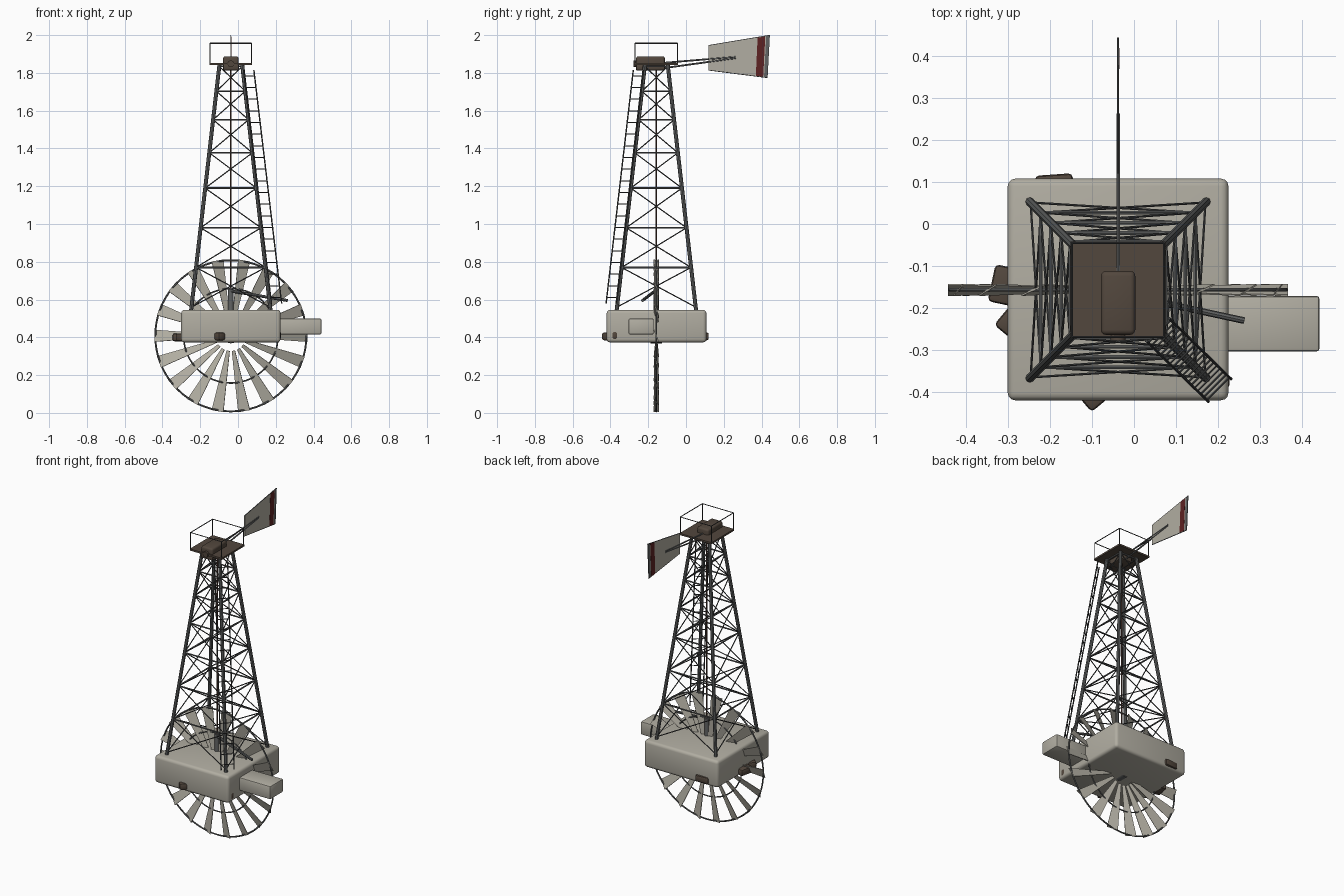
import bpy, bmesh, math
from mathutils import Vector as V, Matrix

if "Cube" in bpy.data.objects:
    bpy.data.objects.remove(bpy.data.objects["Cube"])

CX, CY = -0.038, -0.157          # tower axis

def mat(name, c):
    m = bpy.data.materials.new(name)
    m.diffuse_color = (*c, 1)
    m.use_nodes = True
    m.node_tree.nodes["Principled BSDF"].inputs["Base Color"].default_value = m.diffuse_color
    return m

CREAM = mat("cream", (0.44, 0.42, 0.36))
STEEL = mat("grey_steel", (0.12, 0.125, 0.125))
IRON = mat("dark_iron", (0.062, 0.065, 0.066))
BROWN = mat("brown", (0.085, 0.063, 0.047))
RUST = mat("rust_rod", (0.09, 0.045, 0.033))
RED = mat("dark_red", (0.11, 0.016, 0.016))

def finish(name, bm, m, smooth=False):
    bmesh.ops.recalc_face_normals(bm, faces=bm.faces)
    me = bpy.data.meshes.new(name)
    bm.to_mesh(me)
    bm.free()
    ob = bpy.data.objects.new(name, me)
    bpy.context.collection.objects.link(ob)
    me.materials.append(m)
    if smooth:
        bpy.context.view_layer.objects.active = ob
        ob.select_set(True)
        bpy.ops.object.shade_smooth_by_angle(angle=math.radians(40))
        ob.select_set(False)
    return ob

def tube(bm, p, q, r, sides=6):
    p, q = V(p), V(q)
    d = q - p
    M = Matrix.Translation((p + q) / 2) @ d.to_track_quat('Z', 'Y').to_matrix().to_4x4()
    bmesh.ops.create_cone(bm, cap_ends=True, segments=sides, radius1=r, radius2=r,
                          depth=d.length, matrix=M)

def tubes(name, pairs, r, m, sides=6):
    bm = bmesh.new()
    for p, q in pairs:
        tube(bm, p, q, r, sides)
    return finish(name, bm, m, True)

def box(name, lo, hi, m, bevel=0.0, segs=3, turn=0):
    lo, hi = V(lo), V(hi)
    s = hi - lo
    bm = bmesh.new()
    bmesh.ops.create_cube(bm, size=1, matrix=Matrix.Diagonal((*s, 1)))
    if bevel:
        bmesh.ops.bevel(bm, geom=bm.edges[:], offset=bevel, segments=segs,
                        profile=0.5, affect='EDGES')
    bm.transform(Matrix.Translation((lo + hi) / 2) @ Matrix.Rotation(math.radians(turn), 4, 'Z'))
    return finish(name, bm, m, bool(bevel))

def prism(bm, quad, off):
    a = [bm.verts.new(V(p) + off) for p in quad]
    b = [bm.verts.new(V(p) - off) for p in quad]
    bm.faces.new(a)
    bm.faces.new(b[::-1])
    for i in range(4):
        j = (i + 1) % 4
        bm.faces.new((a[j], a[i], b[i], b[j]))

# base block and side trough
box("base_block", (-0.301, -0.42, 0.373), (0.225, 0.108, 0.546), CREAM, 0.018)
box("side_trough", (0.20, -0.304, 0.415), (0.442, -0.171, 0.50), CREAM, 0.008, 2)

# stones half sunk in the base sides: centre, size, turn
for i, (c, s, t) in enumerate([
        ((-0.098, -0.413, 0.405), (0.05, 0.05, 0.042), 40),
        ((-0.305, -0.147, 0.40), (0.07, 0.09, 0.042), -12),
        ((-0.295, -0.233, 0.40), (0.06, 0.05, 0.042), 50),
        ((-0.19, 0.098, 0.405), (0.09, 0.04, 0.042), 4),
        ((0.213, -0.377, 0.41), (0.03, 0.03, 0.042), 0)]):
    c, s = V(c), V(s)
    box(f"stone_{i + 1}", c - s / 2, c + s / 2, BROWN, 0.01, 2, t)

# tower lattice
Z0, Z1 = 0.545, 1.845
CORN = [(-1, -1), (1, -1), (1, 1), (-1, 1)]

def corner(k, z):
    h = 0.21 + (0.06 - 0.21) * (z - Z0) / (Z1 - Z0)
    sx, sy = CORN[k % 4]
    return (CX + sx * h, CY + sy * h, z)

levels = [0.56, 0.77, 0.98, 1.19, 1.377, 1.552, 1.703, 1.835]
tubes("tower_legs", [(corner(k, Z0 - 0.01), corner(k, Z1)) for k in range(4)], 0.0105, STEEL, 8)
tubes("tower_girts", [(corner(k, z), corner(k + 1, z)) for z in levels[1:] for k in range(4)],
      0.005, STEEL)
braces = []
for a, b in zip(levels, levels[1:]):
    for k in range(4):
        braces += [(corner(k, a), corner(k + 1, b)), (corner(k + 1, a), corner(k, b))]
tubes("tower_braces", braces, 0.0031, IRON)

# ladder on the front right corner
lo, hi, side = V((0.204, -0.396, 0.58)), V((0.057, -0.252, 1.815)), V((0.027, 0.027, 0))
tubes("ladder_rails", [(lo + side * s, hi + side * s) for s in (-1, 1)], 0.0038, IRON)
N = 20
rungs = [lo.lerp(hi, (i + 0.5) / N) for i in range(N)]
tubes("ladder_rungs", [(p - side, p + side) for p in rungs], 0.0027, IRON)

# platform and railing
box("platform", (CX - 0.113, CY - 0.115, 1.842), (CX + 0.113, CY + 0.115, 1.853), BROWN)
post = [V((CX + sx * 0.11, CY + sy * 0.112, 1.85)) for sx, sy in CORN]
up = V((0, 0, 0.107))
tubes("railing", [(p, p + up) for p in post] +
      [(post[i] + up, post[(i + 1) % 4] + up) for i in range(4)], 0.0028, IRON)

# gearbox with lower turntable and shaft stub
box("gearbox", (CX - 0.041, -0.264, 1.82), (CX + 0.041, -0.112, 1.888), BROWN, 0.012)
box("gearbox_base", (CX - 0.042, -0.265, 1.812), (CX + 0.042, -0.112, 1.85), BROWN, 0.008, 2)
tubes("shaft_stub", [((CX, -0.278, 1.848), (CX, -0.25, 1.848))], 0.018, BROWN, 12)

# tail booms
tubes("tail_booms", [((CX, -0.12, 1.853), (CX, 0.263, 1.885)),
                     ((CX, -0.12, 1.825), (CX, 0.263, 1.878))], 0.0048, STEEL)

# tail vane with painted stripe plates and a steel end strip
TOP = [V((CX, 0.12, 1.945)), V((CX, 0.444, 1.999))]
BOT = [V((CX, 0.12, 1.815)), V((CX, 0.432, 1.775))]

def vane(name, t0, t1, m, half, inset=0.0):
    bm = bmesh.new()
    cols = [(TOP[0].lerp(TOP[1], t), BOT[0].lerp(BOT[1], t)) for t in (t0, t1)]
    (a, d), (b, c) = [(p.lerp(q, inset), q.lerp(p, inset)) for p, q in cols]
    prism(bm, [a, b, c, d], V((half, 0, 0)))
    finish(name, bm, m)

vane("tail_vane", 0, 0.94, CREAM, 0.002)
vane("tail_vane_stripe", 0.80, 0.925, RED, 0.003, 0.01)
vane("tail_vane_edge", 0.94, 1, STEEL, 0.002)
tubes("tail_vane_rim", [(TOP[0], TOP[1]), (BOT[0], BOT[1])], 0.0025, STEEL)

# pump rod, pump post and handle
tubes("pump_rod", [((CX, CY, 0.6), (CX, CY, 1.83))], 0.004, RUST)
tubes("pump_post", [((CX, CY, 0.53), (CX, CY, 0.655))], 0.015, STEEL, 12)
tubes("pump_handle", [((CX, -0.165, 0.645), (0.262, -0.23, 0.595))], 0.008, STEEL, 8)

# wheel: hub, two rings and pitched blades
WC = V((CX, CY, 0.408))

def polar(a, r):
    return WC + V((math.cos(a), 0, math.sin(a))) * r

def ring(name, r, w):
    n = 72
    bm = bmesh.new()
    rows = []
    for i in range(n):
        a = i * math.tau / n
        rows.append([bm.verts.new(polar(a, r + w * math.cos(b)) + V((0, w * math.sin(b), 0)))
                     for b in [j * math.tau / 6 for j in range(6)]])
    for i in range(n):
        p, q = rows[i], rows[(i + 1) % n]
        for j in range(6):
            k = (j + 1) % 6
            bm.faces.new((p[j], p[k], q[k], q[j]))
    finish(name, bm, STEEL, True)

ring("wheel_outer_ring", 0.400, 0.005)
ring("wheel_inner_ring", 0.25, 0.0042)
tubes("wheel_hub", [(WC + V((0, -0.03, 0)), WC + V((0, 0.03, 0)))], 0.04, STEEL, 16)

bm = bmesh.new()
BLADES, PITCH = 18, math.radians(22)
for i in range(BLADES):
    a = math.radians(10) + i * math.tau / BLADES + math.pi / 2
    t = V((-math.sin(a), 0, math.cos(a)))
    w = t * math.cos(PITCH) + V((0, -1, 0)) * math.sin(PITCH)
    n = t * math.sin(PITCH) + V((0, 1, 0)) * math.cos(PITCH)
    p, q = polar(a, 0.08), polar(a, 0.405)
    prism(bm, [p - w * 0.009, q - w * 0.034, q + w * 0.034, p + w * 0.009], n * 0.0018)
finish("wheel_blades", bm, CREAM)
